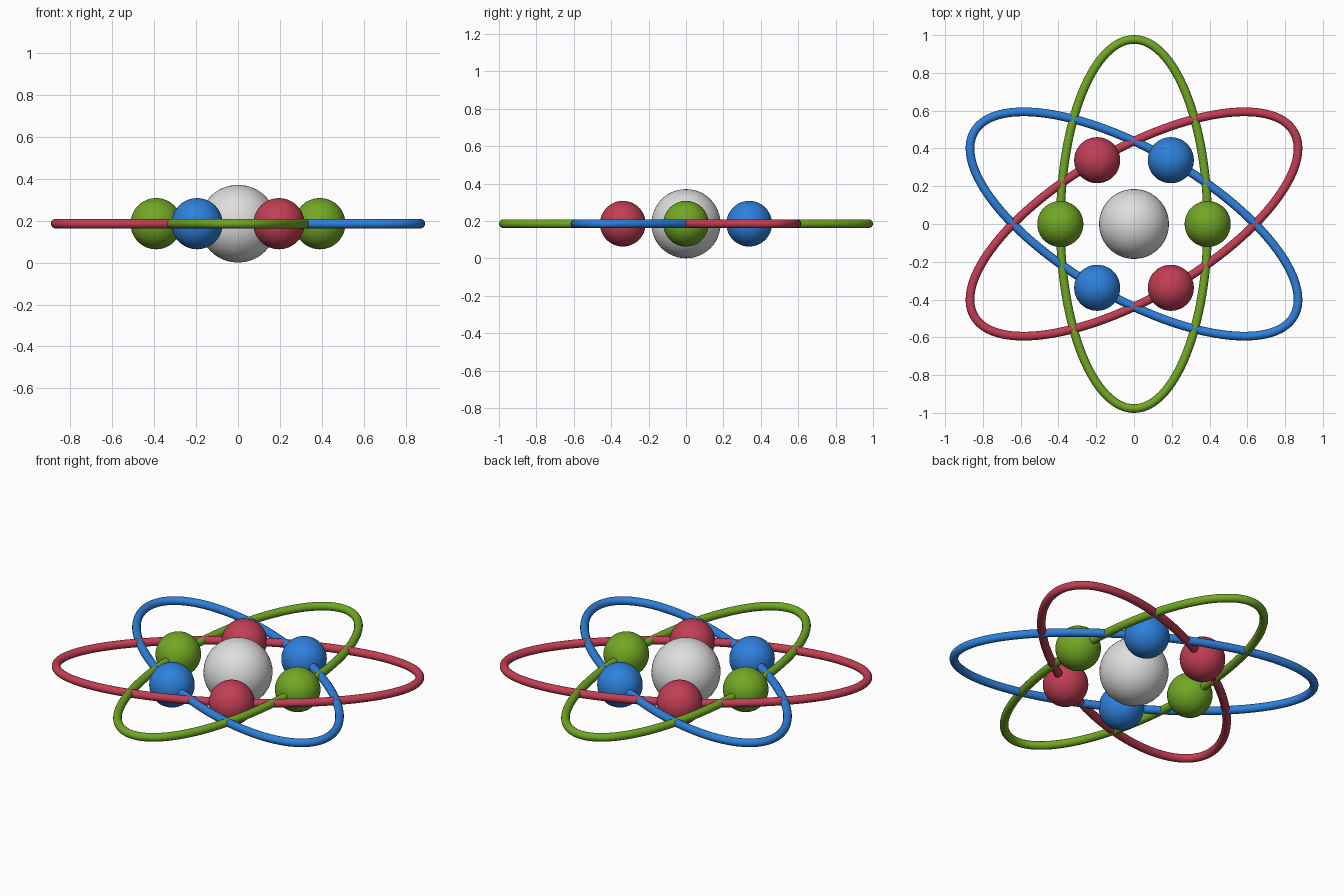
import bpy, bmesh, math
from mathutils import Vector, Matrix

if "Cube" in bpy.data.objects:
    bpy.data.objects.remove(bpy.data.objects["Cube"])

CENTRE_Z = 0.185
MAJOR, MINOR, TUBE = 0.977, 0.39, 0.023
BALL_R, NUCLEUS_R = 0.122, 0.185


def srgb(r, g, b):
    lin = lambda c: c / 12.92 if c <= 0.04045 else ((c + 0.055) / 1.055) ** 2.4
    return (lin(r / 255), lin(g / 255), lin(b / 255), 1)


def material(name, rgb):
    m = bpy.data.materials.new(name)
    m.diffuse_color = srgb(*rgb)
    m.use_nodes = True
    m.node_tree.nodes["Principled BSDF"].inputs["Base Color"].default_value = m.diffuse_color
    return m


def add_object(name, bm, mat):
    bmesh.ops.recalc_face_normals(bm, faces=bm.faces)
    for f in bm.faces:
        f.smooth = True
    mesh = bpy.data.meshes.new(name)
    bm.to_mesh(mesh)
    bm.free()
    mesh.materials.append(mat)
    ob = bpy.data.objects.new(name, mesh)
    bpy.context.collection.objects.link(ob)
    return ob


def sphere(name, radius, location, mat):
    bm = bmesh.new()
    bmesh.ops.create_uvsphere(bm, u_segments=48, v_segments=24, radius=radius)
    add_object(name, bm, mat).location = location


def elliptical_ring(name, turn, mat, steps=128, sides=16):
    # round tube swept along an ellipse whose long axis starts on y
    bm = bmesh.new()
    rings = []
    for i in range(steps):
        t = math.tau * i / steps
        point = Vector((MINOR * math.cos(t), MAJOR * math.sin(t), 0))
        out = Vector((MAJOR * math.cos(t), MINOR * math.sin(t), 0)).normalized()
        rings.append([bm.verts.new(point + TUBE * (out * math.cos(a) + Vector((0, 0, math.sin(a)))))
                      for a in (math.tau * k / sides for k in range(sides))])
    for i in range(steps):
        a, b = rings[i], rings[(i + 1) % steps]
        for k in range(sides):
            n = (k + 1) % sides
            bm.faces.new((a[k], b[k], b[n], a[n]))
    ob = add_object(name, bm, mat)
    ob.location.z = CENTRE_Z
    ob.rotation_euler.z = turn


# Nucleus
sphere("nucleus", NUCLEUS_R, (0, 0, CENTRE_Z), material("light_grey", (222, 222, 222)))

# Three orbits, each with two electrons at the ends of its short axis
for colour, rgb, degrees in (("green", (114, 168, 36), 0),
                             ("red", (194, 62, 84), -60),
                             ("blue", (46, 128, 220), 60)):
    mat = material(colour, rgb)
    turn = math.radians(degrees)
    elliptical_ring(colour + "_orbit", turn, mat)
    for side, x in (("a", -MINOR), ("b", MINOR)):
        pos = Matrix.Rotation(turn, 3, 'Z') @ Vector((x, 0, 0))
        sphere(f"{colour}_electron_{side}", BALL_R, pos + Vector((0, 0, CENTRE_Z)), mat)
